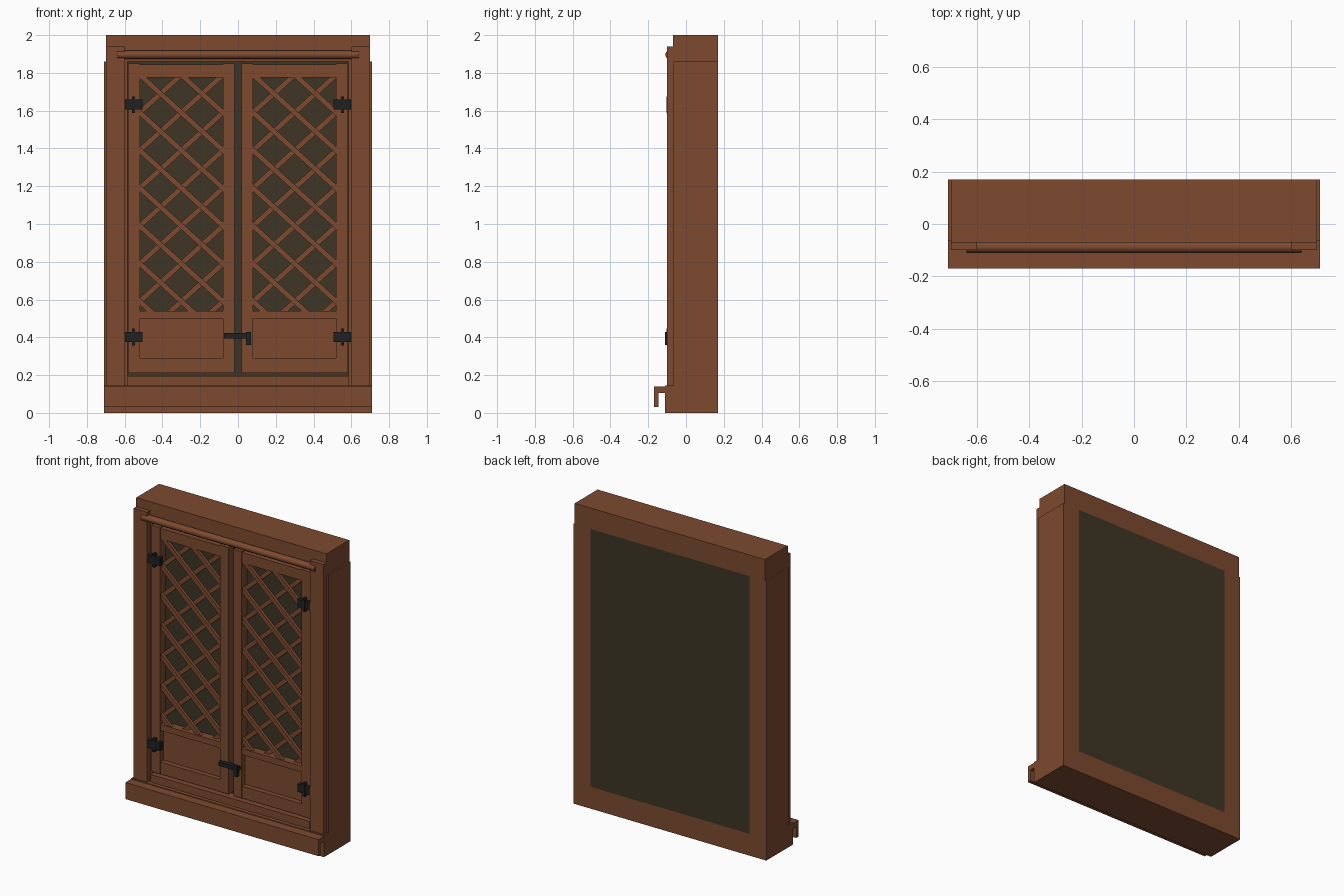
import bpy, math
from mathutils import Matrix

cube = bpy.data.objects.get("Cube")
if cube:
    bpy.data.objects.remove(cube, do_unlink=True)


def material(name, rgb, rough=0.8):
    m = bpy.data.materials.new(name)
    m.use_nodes = True
    m.diffuse_color = (*rgb, 1)
    bsdf = m.node_tree.nodes["Principled BSDF"]
    bsdf.inputs["Base Color"].default_value = (*rgb, 1)
    bsdf.inputs["Roughness"].default_value = rough
    return m


WOOD = material("brown wood", (0.205, 0.068, 0.029))
GLASS = material("dark olive glass", (0.047, 0.036, 0.018))
IRON = material("black iron", (0.014, 0.015, 0.017))


def box(name, x, y, z, mat=WOOD):
    """Box from (min, max) pairs on each axis."""
    bpy.ops.mesh.primitive_cube_add(size=1)
    o = bpy.context.object
    o.name = name
    size = [b - a for a, b in (x, y, z)]
    mid = [(a + b) / 2 for a, b in (x, y, z)]
    o.data.transform(Matrix.Translation(mid) @ Matrix.Diagonal((*size, 1)))
    o.data.materials.append(mat)
    return o


def sided(side, a, b):
    return tuple(sorted((side * a, side * b)))


def rod(name, radius, length, centre, axis, mat, sides=12):
    bpy.ops.mesh.primitive_cylinder_add(vertices=sides, radius=radius, depth=length)
    o = bpy.context.object
    o.name = name
    turn = Matrix.Rotation(math.pi / 2, 4, "Y") if axis == "X" else Matrix()
    o.data.transform(Matrix.Translation(centre) @ turn)
    o.data.materials.append(mat)
    bpy.ops.object.shade_smooth_by_angle(angle=math.radians(40))


def lattice_bar(name, side, z_at_mid, slope, y):
    """Diagonal slat, trimmed to the opening and tucked into the door frame."""
    x0, x1, z0, z1, mid = 0.07, 0.53, 0.53, 1.785, 0.30
    ends = sorted((mid + (z - z_at_mid) / slope) for z in (z0, z1))
    a, b = max(x0, ends[0]), min(x1, ends[1])
    if b - a < 0.02:
        return
    length = (b - a) * math.hypot(1, slope)
    cx = (a + b) / 2
    cz = z_at_mid + slope * (cx - mid)
    o = box(name, (-length / 2, length / 2), y, (-0.014, 0.014))
    cx += -0.60 if side < 0 else 0
    o.data.transform(Matrix.Translation((cx, 0, cz))
                     @ Matrix.Rotation(-math.atan(slope), 4, "Y"))


# Outer frame
box("head_beam", (-0.70, 0.70), (-0.07, 0.17), (1.86, 2.0))
box("base_beam", (-0.71, 0.71), (-0.11, 0.17), (0, 0.145))
box("sill_ledge", (-0.71, 0.71), (-0.17, -0.11), (0.105, 0.14))
box("sill_lip", (-0.71, 0.71), (-0.17, -0.145), (0.03, 0.105))
box("threshold", (-0.585, 0.585), (-0.085, -0.02), (0.145, 0.195))
box("glass_panel", (-0.585, 0.585), (-0.02, 0.17), (0.145, 1.86), GLASS)
rod("curtain_rod", 0.022, 1.28, (0, -0.088, 1.896), "X", WOOD)

DOOR_Y = (-0.075, -0.02)
for side, label in ((1, "left"), (-1, "right")):
    box(f"{label}_post", sided(side, 0.585, 0.71), (-0.065, 0.17), (0.145, 1.86))
    box(f"{label}_casing", sided(side, 0.60, 0.70), (-0.10, -0.065), (0.145, 1.94))

    # Door frame
    box(f"{label}_outer_stile", sided(side, 0.52, 0.583), DOOR_Y, (0.21, 1.85))
    box(f"{label}_inner_stile", sided(side, 0.018, 0.08), DOOR_Y, (0.21, 1.85))
    for part, z in (("top", (1.775, 1.845)), ("middle", (0.50, 0.54)),
                    ("bottom", (0.21, 0.29))):
        box(f"{label}_{part}_rail", sided(side, 0.08, 0.52), (-0.073, -0.02), z)
    box(f"{label}_lower_panel", sided(side, 0.08, 0.52), (-0.04, -0.02), (0.29, 0.50))

    # Crossed lattice, one layer in front of the other
    slope = 0.2 / 0.22
    for i in range(-1, 9):
        z = 0.59 + 0.2 * i
        lattice_bar(f"{label}_front_slat", side, z, -slope, (-0.068, -0.047))
        lattice_bar(f"{label}_back_slat", side, z, slope, (-0.047, -0.026))

    # Hinges
    for z in (0.402, 1.632):
        box(f"{label}_hinge_plate", sided(side, 0.505, 0.599), (-0.098, -0.065),
            (z - 0.026, z + 0.026), IRON)
        box(f"{label}_hinge_pin", sided(side, 0.545, 0.562), (-0.102, -0.075),
            (z - 0.044, z + 0.044), IRON)

# Latch
box("latch_bar", (-0.075, 0.07), (-0.10, -0.07), (0.395, 0.422), IRON)
box("latch_handle", (0.043, 0.068), (-0.11, -0.085), (0.36, 0.428), IRON)
